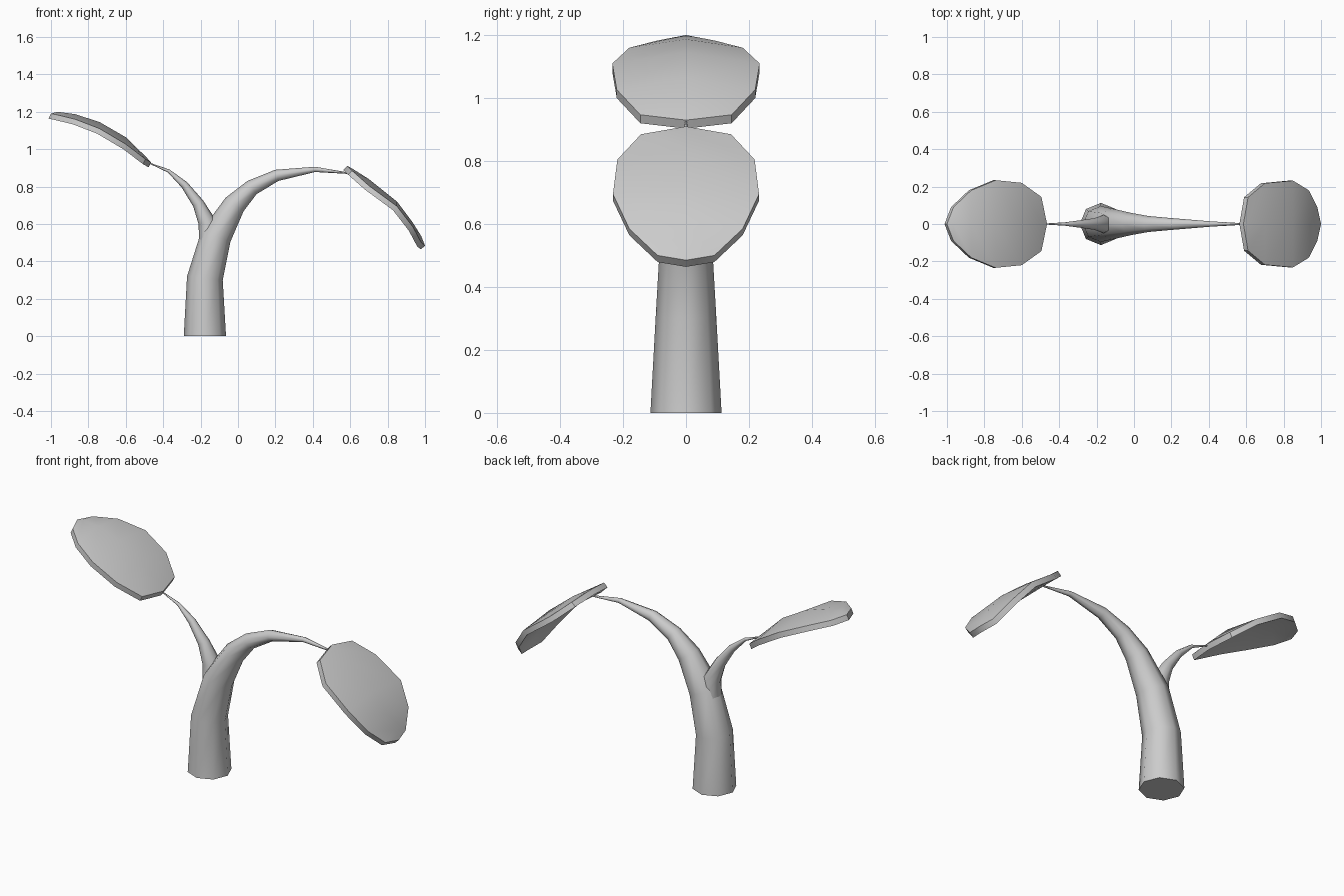
import bpy, math
from mathutils import Vector

if "Cube" in bpy.data.objects:
    bpy.data.objects.remove(bpy.data.objects["Cube"])


def make_object(name, verts, faces, angle):
    mesh = bpy.data.meshes.new(name)
    mesh.from_pydata(verts, [], faces)
    obj = bpy.data.objects.new(name, mesh)
    bpy.context.collection.objects.link(obj)
    bpy.ops.object.select_all(action='DESELECT')
    bpy.context.view_layer.objects.active = obj
    obj.select_set(True)
    bpy.ops.object.mode_set(mode='EDIT')
    bpy.ops.mesh.select_all(action='SELECT')
    bpy.ops.mesh.normals_make_consistent(inside=False)
    bpy.ops.object.mode_set(mode='OBJECT')
    bpy.ops.object.shade_smooth_by_angle(angle=math.radians(angle))
    return obj


def tapered_tube(name, path, sides=8):
    """Capped tube along (x, z, radius) points in the y = 0 plane."""
    pts = [Vector((x, 0, z)) for x, z, r in path]
    side = Vector((0, 1, 0))
    verts, faces = [], []
    for i, p in enumerate(pts):
        a, b = pts[max(i - 1, 0)], pts[min(i + 1, len(pts) - 1)]
        normal = side.cross((b - a).normalized())
        for k in range(sides):
            t = 2 * math.pi * k / sides
            verts.append(p + path[i][2] * (math.cos(t) * normal + math.sin(t) * side))
    for i in range(len(pts) - 1):
        for k in range(sides):
            n = (k + 1) % sides
            faces.append((i * sides + k, i * sides + n,
                          (i + 1) * sides + n, (i + 1) * sides + k))
    last = (len(pts) - 1) * sides
    faces += [tuple(range(sides)), tuple(range(last, last + sides))]
    return make_object(name, verts, faces, 50)


def leaf(name, rows, thickness=0.03):
    """Domed leaf: rows of (x, rim z, half width, crown rise), closed below."""
    top, n = [], len(rows)
    for x, z, w, rise in rows:
        top += [Vector((x, -w, z)), Vector((x, 0, z + rise)), Vector((x, w, z))]
    # the end rows collapse to single points
    keep = [1] + list(range(3, 3 * (n - 1))) + [3 * n - 2]
    points = [top[i] for i in keep]
    m = len(points)
    axis = Vector((rows[-1][0] - rows[0][0], 0, rows[-1][1] - rows[0][1])).normalized()
    down = axis.cross(Vector((0, 1, 0)))
    if down.z > 0:
        down = -down
    verts = points + [p + thickness * down for p in points]
    index = lambda i, j: 0 if i == 0 else m - 1 if i == n - 1 else 1 + 3 * (i - 1) + j
    faces = []
    for i in range(n - 1):
        for j in (0, 1):
            loop = (index(i, j), index(i + 1, j), index(i + 1, j + 1), index(i, j + 1))
            loop = tuple(dict.fromkeys(loop))
            faces += [loop, tuple(v + m for v in reversed(loop))]
        for j in (0, 2):
            a, b = index(i, j), index(i + 1, j)
            faces.append((a, b, b + m, a + m))
    return make_object(name, verts, faces, 40)


# Main stem, arching to the right
tapered_tube("main_stem", [
    (-0.177, 0, 0.113), (-0.177, 0.31, 0.096), (-0.118, 0.535, 0.083),
    (-0.018, 0.705, 0.060), (0.075, 0.795, 0.043), (0.207, 0.86, 0.031),
    (0.412, 0.892, 0.014), (0.605, 0.870, 0.003)])

# Side stem, arching to the left
tapered_tube("side_stem", [
    (-0.155, 0.52, 0.055), (-0.165, 0.61, 0.047), (-0.213, 0.71, 0.031),
    (-0.287, 0.81, 0.020), (-0.370, 0.883, 0.009), (-0.47, 0.924, 0.003)])

# Leaves, from the stalk to the tip
leaf("right_leaf", [
    (0.585, 0.91, 0, 0), (0.61, 0.885, 0.143, 0.012), (0.70, 0.805, 0.218, 0.035),
    (0.85, 0.695, 0.232, 0.025), (0.935, 0.585, 0.18, 0.022),
    (0.98, 0.50, 0.09, 0.035), (1.0, 0.485, 0, 0)])
leaf("left_leaf", [
    (-0.465, 0.93, 0, 0), (-0.495, 0.947, 0.145, 0.015), (-0.60, 1.027, 0.22, 0.037),
    (-0.74, 1.11, 0.234, 0.035), (-0.87, 1.16, 0.18, 0.027),
    (-0.965, 1.183, 0.09, 0.017), (-1.0, 1.19, 0, 0)])
